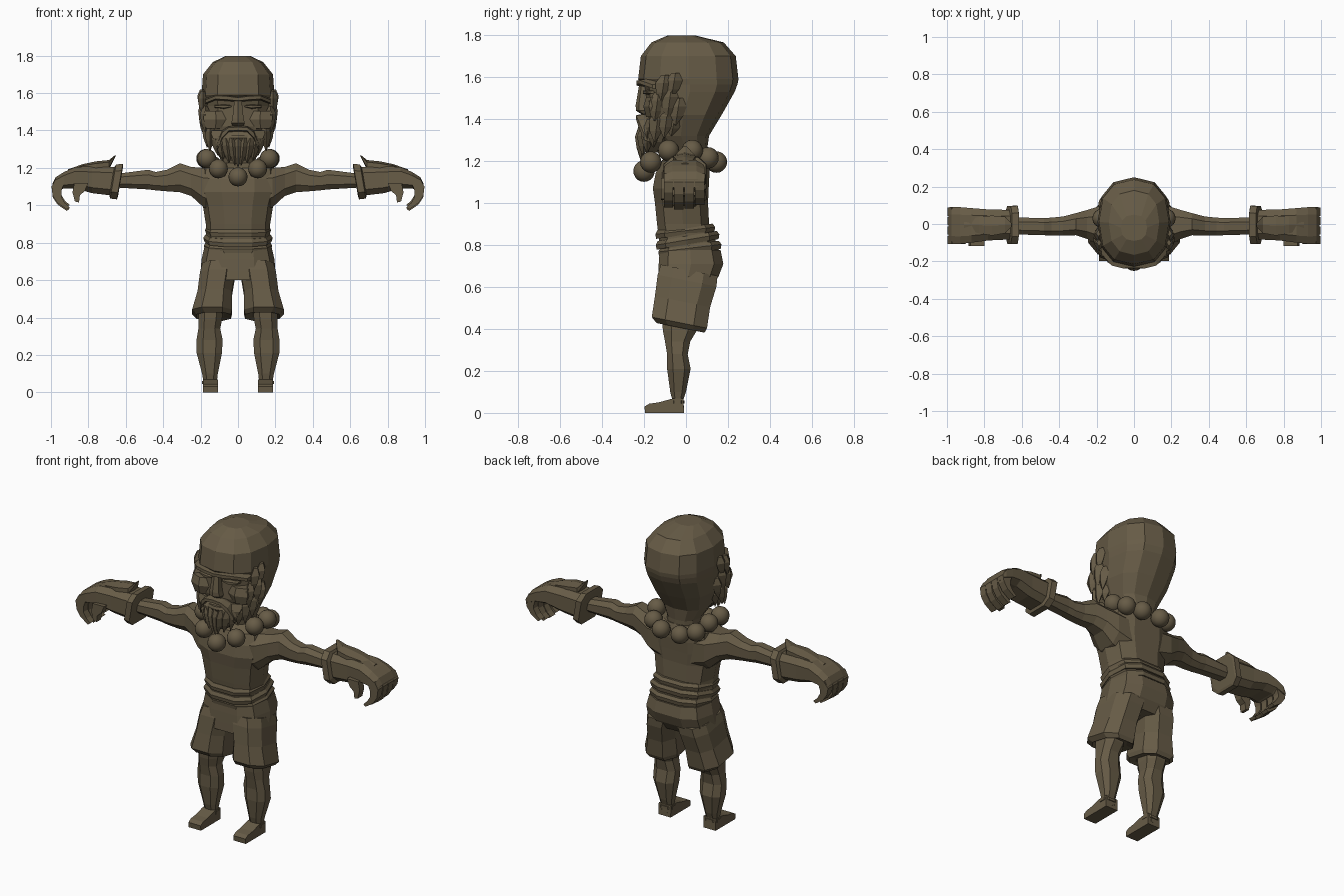
import bpy, bmesh, math
from mathutils import Vector

brown = bpy.data.materials.new("dark_brown")
brown.diffuse_color = (0.135, 0.106, 0.062, 1)


def finish(name, bm, mirror=False):
    bmesh.ops.recalc_face_normals(bm, faces=bm.faces)
    me = bpy.data.meshes.new(name)
    bm.to_mesh(me)
    bm.free()
    me.materials.append(brown)
    ob = bpy.data.objects.new(name, me)
    bpy.context.collection.objects.link(ob)
    if mirror:
        mod = ob.modifiers.new("mirror", "MIRROR")
        mod.use_mirror_merge = False
    return ob


def tube(name, axis, rings, n=8, mirror=False, power=0.8, tilt=0.0, turn=True):
    """Loft of rings (pos, a0, a1, b0, b1); a,b = x,y on axis z and y,z on axis x."""
    ang = [2 * math.pi * (i + (0.5 if turn else 0)) / n for i in range(n)]
    unit = [(math.copysign(abs(math.cos(t)) ** power, math.cos(t)),
             math.copysign(abs(math.sin(t)) ** power, math.sin(t))) for t in ang]
    mu, mv = max(u for u, v in unit), max(v for u, v in unit)
    bm = bmesh.new()
    loops = []
    for p, a0, a1, b0, b1 in rings:
        loop = []
        for u, v in unit:
            a = (a0 + a1) / 2 + u / mu * (a1 - a0) / 2
            db = v / mv * (b1 - b0) / 2
            b, q = (b0 + b1) / 2 + db, p + tilt * db
            loop.append(bm.verts.new((a, b, q) if axis == "z" else (q, a, b)))
        loops.append(loop)
    for lo, hi in zip(loops, loops[1:]):
        for i in range(n):
            j = (i + 1) % n
            bm.faces.new((lo[i], lo[j], hi[j], hi[i]))
    bm.faces.new(loops[0])
    bm.faces.new(loops[-1])
    return finish(name, bm, mirror)


def prism(name, axis, profile, lo, hi, inset=1.0):
    """Mirrored solid from an outline: xz outline along y, or yz outline along x."""
    bm = bmesh.new()
    cen = sum((Vector(p) for p in profile), Vector((0, 0))) / len(profile)
    ends = []
    for d, s in ((lo, inset), (hi, 1.0)):
        pts = [cen + (Vector(p) - cen) * s for p in profile]
        ends.append([bm.verts.new((p.x, d, p.y) if axis == "y" else (d, p.x, p.y)) for p in pts])
    n = len(profile)
    for i in range(n):
        j = (i + 1) % n
        bm.faces.new((ends[0][i], ends[0][j], ends[1][j], ends[1][i]))
    bm.faces.new(ends[0])
    bm.faces.new(ends[1])
    return finish(name, bm, True)


def sym(z, w, y0, y1):
    return (z, -w, w, y0, y1)


def strand(name, x, y, top, tip, w, d, dx=0.0, dy=0.0, mirror=True):
    """Leaf-shaped lock of hair hanging from top to tip."""
    rings = []
    for f, s in ((0, 0.45), (0.3, 1), (0.65, 0.75), (1, 0.08)):
        cx, cy = x + dx * f, y + dy * f
        rings.append((top + (tip - top) * f, cx - w * s, cx + w * s, cy - d * s, cy + d * s))
    return tube(name, "z", rings, 4, mirror, 1, turn=False)


# Head and neck
tube("head", "z", [
    sym(1.14, .09, -.07, .10), sym(1.25, .095, -.09, .10), sym(1.32, .135, -.16, .11),
    sym(1.42, .175, -.195, .17), sym(1.53, .19, -.195, .232), sym(1.565, .193, -.205, .245),
    sym(1.59, .195, -.228, .25), sym(1.70, .187, -.215, .237), sym(1.765, .135, -.165, .18),
    sym(1.797, .07, -.09, .05)], 12, power=0.82, turn=False)

# Face
tube("brow", "x", [(0, -.235, -.16, 1.553, 1.582), (.06, -.237, -.16, 1.558, 1.59),
                   (.12, -.222, -.14, 1.562, 1.592), (.175, -.16, -.08, 1.54, 1.57)], 6, True)
tube("nose", "z", [sym(1.425, .028, -.215, -.17), sym(1.44, .036, -.238, -.17),
                   sym(1.465, .03, -.24, -.17), sym(1.57, .019, -.222, -.17)], 6)
tube("eyelid", "x", [(.035, -.203, -.16, 1.525, 1.535), (.075, -.205, -.15, 1.515, 1.54),
                     (.125, -.185, -.13, 1.522, 1.535)], 6, True)
tube("cheek", "z", [(1.41, .07, .17, -.19, -.08), (1.46, .05, .185, -.203, -.08),
                    (1.505, .06, .18, -.19, -.08)], 6, True)
tube("moustache", "x", [(0, -.236, -.17, 1.395, 1.425), (.05, -.238, -.17, 1.392, 1.422),
                        (.085, -.225, -.15, 1.35, 1.40), (.11, -.2, -.13, 1.29, 1.34)], 6, True)
tube("lower_lip", "z", [sym(1.345, .035, -.222, -.16), sym(1.36, .055, -.228, -.16),
                        sym(1.375, .05, -.222, -.16)], 6)

# Beard: a solid core under overlapping locks
tube("beard_core", "z", [sym(1.24, .05, -.205, -.12), sym(1.29, .10, -.215, -.08),
                         sym(1.36, .135, -.215, -.06), sym(1.40, .15, -.19, -.06)], 8)
strand("beard_middle", 0, -.215, 1.365, 1.205, .028, .027, mirror=False)
for i, (x, y, top, tip) in enumerate([(.034, -.213, 1.36, 1.212), (.066, -.203, 1.36, 1.225),
                                      (.098, -.185, 1.37, 1.24), (.125, -.155, 1.39, 1.265)]):
    strand(f"beard_lock_{i}", x, y, top, tip, .026, .03, dx=-.018)
for i, (x, y, top, tip) in enumerate([(.15, -.13, 1.44, 1.29), (.165, -.085, 1.46, 1.31),
                                      (.175, -.13, 1.53, 1.39), (.185, -.07, 1.55, 1.40),
                                      (.18, -.03, 1.50, 1.37), (.187, -.10, 1.61, 1.48),
                                      (.19, -.05, 1.62, 1.50), (.15, -.05, 1.42, 1.32)]):
    strand(f"side_lock_{i}", x, y, top, tip, .028, .04, dy=-.02)

# Torso
tube("torso", "z", [
    sym(.76, .178, -.12, .16), sym(.84, .172, -.13, .135), sym(.90, .172, -.138, .11),
    sym(1.0, .188, -.148, .105), sym(1.07, .21, -.158, .108), sym(1.14, .21, -.145, .112),
    sym(1.20, .20, -.12, .11), sym(1.225, .11, -.08, .10)], 10, power=0.75, turn=False)

# Sash: slanted bands around the waist
for i, (z, w, y0, y1, t) in enumerate([(.785, .183, -.128, .165, .12), (.825, .186, -.14, .155, .17),
                                       (.868, .177, -.142, .135, .12)]):
    tube(f"sash_band_{i}", "z", [sym(z - .022, w - .008, y0, y1), sym(z, w, y0 - .004, y1 + .004),
                                 sym(z + .018, w - .012, y0 + .006, y1 - .008)], 10,
         power=0.75, tilt=t, turn=False)

# Shorts
tube("shorts_hips", "z", [sym(.60, .19, -.135, .12), sym(.65, .20, -.133, .155),
                          sym(.71, .195, -.13, .178), sym(.775, .18, -.125, .165)], 10,
     power=0.7, turn=False)
tube("shorts_leg", "z", [(.415, .075, .205, -.12, .07), (.405, .038, .222, -.14, .088),
                         (.43, .032, .245, -.163, .10), (.53, .032, .216, -.148, .115),
                         (.63, .015, .203, -.135, .145), (.68, 0, .19, -.12, .15)], 8, True, .75, -.2)

# Legs and feet
tube("leg", "z", [
    (.02, .112, .186, -.068, -.01), (.065, .112, .186, -.066, -.012), (.10, .108, .192, -.075, .0),
    (.21, .086, .221, -.09, .022), (.28, .082, .222, -.09, .008), (.34, .095, .212, -.1, .02),
    (.39, .085, .212, -.11, .05), (.46, .08, .21, -.115, .06)], 8, True)
prism("foot", "x", [(-.01, 0), (-.195, 0), (-.198, .03), (-.175, .044), (-.13, .05),
                    (-.065, .068), (-.012, .068)], .108, .188)
tube("ankle_band", "z", [(.045, .106, .192, -.074, -.006), (.06, .106, .192, -.074, -.006)], 8, True)

# Arms
tube("arm", "x", [
    (.08, -.12, .10, .95, 1.2), (.185, -.115, .095, .99, 1.2), (.25, -.08, .075, 1.05, 1.205),
    (.31, -.06, .058, 1.07, 1.225), (.38, -.062, .04, 1.075, 1.19), (.44, -.062, .034, 1.08, 1.178),
    (.48, -.06, .032, 1.085, 1.19), (.65, -.055, .035, 1.095, 1.168)], 8, True)

# Gauntlets
tube("gauntlet_cuff", "x", [(.628, -.09, .085, 1.045, 1.21), (.632, -.108, .098, 1.032, 1.222),
                            (.668, -.106, .096, 1.036, 1.218), (.675, -.085, .08, 1.05, 1.2)],
     8, True, .55, -.17)
tube("gauntlet", "x", [(.655, -.082, .075, 1.05, 1.205), (.78, -.088, .078, 1.065, 1.208),
                       (.87, -.1, .085, 1.09, 1.205), (.93, -.106, .09, 1.09, 1.178),
                       (.975, -.106, .092, 1.075, 1.15), (.993, -.1, .088, 1.075, 1.115)],
     8, True, .6)
tube("gauntlet_plate", "x", [(.655, -.014, .004, 1.262, 1.27), (.69, -.05, .04, 1.19, 1.242),
                             (.76, -.062, .045, 1.18, 1.235), (.83, -.05, .038, 1.18, 1.22),
                             (.91, -.028, .018, 1.16, 1.192)], 6, True)

# Hands
curl = [(.925, 1.13), (.975, 1.14), (.997, 1.10), (.99, 1.05), (.965, 1.012), (.915, .978),
        (.9, .99), (.925, 1.012), (.945, 1.045), (.945, 1.075)]
for i, y in enumerate((-.106, -.056, -.006, .044)):
    shift = (.0, -.008, -.004, .012)[i]
    prism(f"finger_{i}", "y", [(x, z + shift * (z < 1.06)) for x, z in curl], y, y + .043)
prism("thumb", "y", [(.80, 1.12), (.875, 1.12), (.885, 1.07), (.872, 1.02), (.85, 1.015),
                     (.845, 1.055), (.82, 1.075)], -.118, -.075)

# Bead necklace
for i, (x, y, z) in enumerate([(0, -.2, 1.152), (.105, -.168, 1.195), (.167, -.083, 1.25),
                               (.172, .03, 1.25), (.14, .105, 1.215), (.062, .145, 1.195)]):
    for s in ((1, -1) if x else (1,)):
        bm = bmesh.new()
        bmesh.ops.create_uvsphere(bm, u_segments=16, v_segments=10, radius=.051)
        bmesh.ops.translate(bm, verts=bm.verts, vec=(x * s, y, z))
        for f in bm.faces:
            f.smooth = True
        finish(f"bead_{i}_{'right' if s > 0 else 'left'}", bm)
